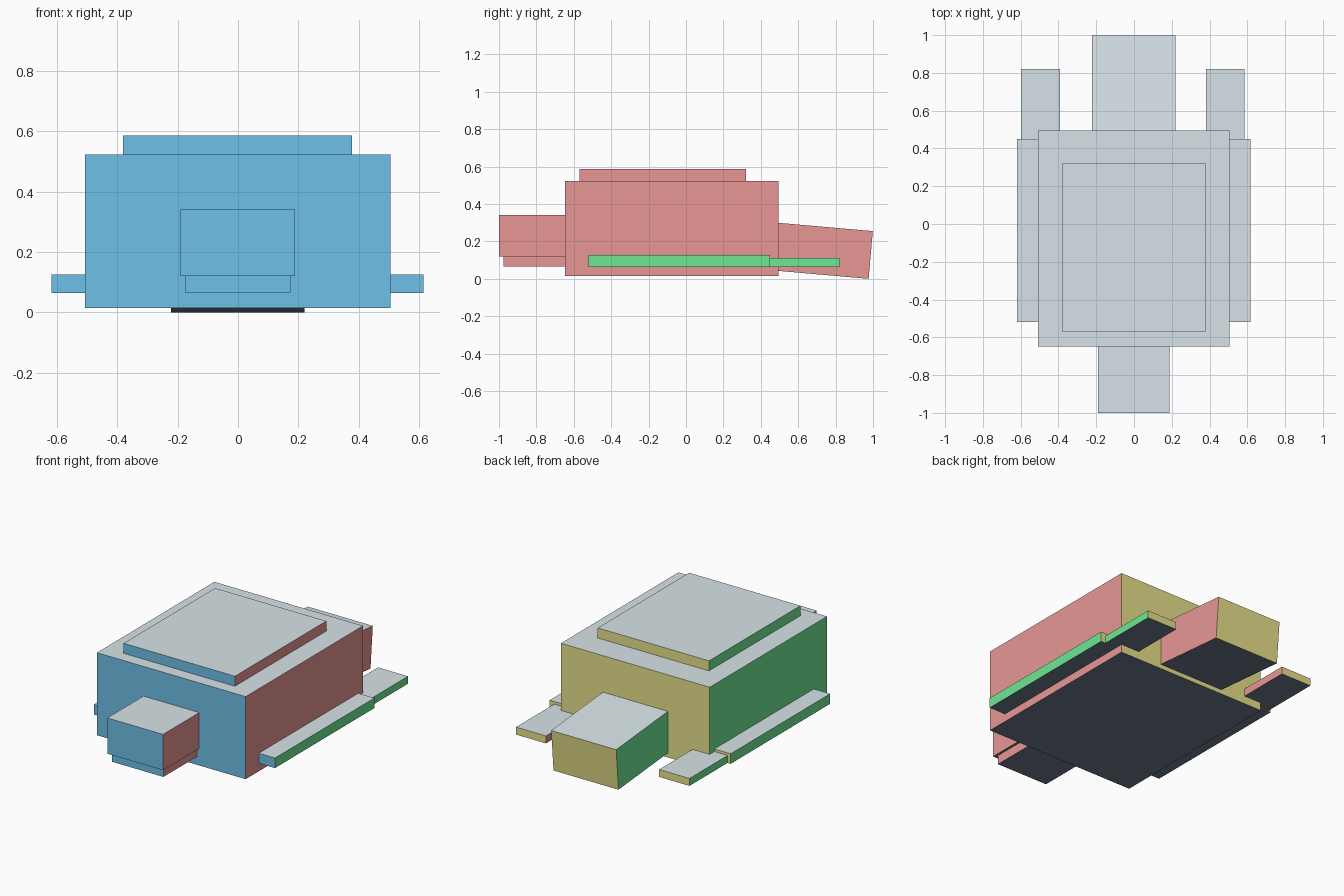
import bpy
import bmesh
import math

cube = bpy.data.objects.get("Cube")
if cube:
    bpy.data.objects.remove(cube, do_unlink=True)


def linear(code):
    """Convert an sRGB hex code to linear RGBA."""
    vals = [int(code[i:i + 2], 16) / 255 for i in (0, 2, 4)]
    return [v / 12.92 if v <= 0.04045 else ((v + 0.055) / 1.055) ** 2.4 for v in vals] + [1.0]


def make_material(name, code):
    mat = bpy.data.materials.new(name)
    mat.use_nodes = True
    mat.diffuse_color = linear(code)
    bsdf = mat.node_tree.nodes["Principled BSDF"]
    bsdf.inputs["Base Color"].default_value = linear(code)
    bsdf.inputs["Roughness"].default_value = 0.8
    return mat


# One colour per face direction
MATERIALS = [
    make_material("sky_blue", "7BD4FF"),     # front
    make_material("soft_yellow", "FFF899"),  # back
    make_material("salmon_red", "FFA7A4"),   # +x side
    make_material("mint_green", "7BFFA3"),   # -x side
    make_material("pale_grey", "ECF8FD"),    # top
    make_material("slate_grey", "6E788C"),   # underside
]


def face_slot(normal, mirrored):
    """Pick the colour slot from the direction a face points in."""
    x, y, z = normal
    if abs(y) > 0.5:
        return 0 if y < 0 else 1
    if abs(z) > 0.5:
        return 4 if z > 0 else 5
    return 2 if (x > 0) != mirrored else 3


def box(name, xs, ys, zs, pitch=0.0, mirrored=False):
    """Box between the given limits, pitched about its own centre."""
    spans = (xs, ys, zs)
    bm = bmesh.new()
    bmesh.ops.create_cube(bm, size=1.0)
    bmesh.ops.scale(bm, vec=[b - a for a, b in spans], verts=bm.verts)
    bm.normal_update()
    for face in bm.faces:
        face.material_index = face_slot(face.normal, mirrored)
    mesh = bpy.data.meshes.new(name)
    for mat in MATERIALS:
        mesh.materials.append(mat)
    bm.to_mesh(mesh)
    bm.free()
    obj = bpy.data.objects.new(name, mesh)
    obj.location = [(a + b) / 2 for a, b in spans]
    obj.rotation_euler.x = math.radians(pitch)
    bpy.context.collection.objects.link(obj)
    return obj


# Body and raised back plate
box("body", (-0.508, 0.506), (-0.648, 0.495), (0.015, 0.524))
box("back_plate", (-0.381, 0.378), (-0.57, 0.32), (0.52, 0.586))

# Head with a slightly smaller jaw below
box("head", (-0.191, 0.189), (-1.0, -0.645), (0.12, 0.341))
box("jaw", (-0.176, 0.174), (-0.975, -0.645), (0.065, 0.125))

# Tail, drooping toward its end
box("tail", (-0.223, 0.22), (0.4386, 0.9886), (0.0235, 0.2795), pitch=-5)

# Side fins and rear feet; the +x pair has its side colours swapped
box("right_fin", (-0.619, -0.50), (-0.52, 0.449), (0.064, 0.126))
box("left_fin", (0.50, 0.616), (-0.52, 0.449), (0.064, 0.126), mirrored=True)
box("right_foot", (-0.598, -0.391), (0.44, 0.82), (0.064, 0.11))
box("left_foot", (0.381, 0.585), (0.44, 0.82), (0.064, 0.11), mirrored=True)
